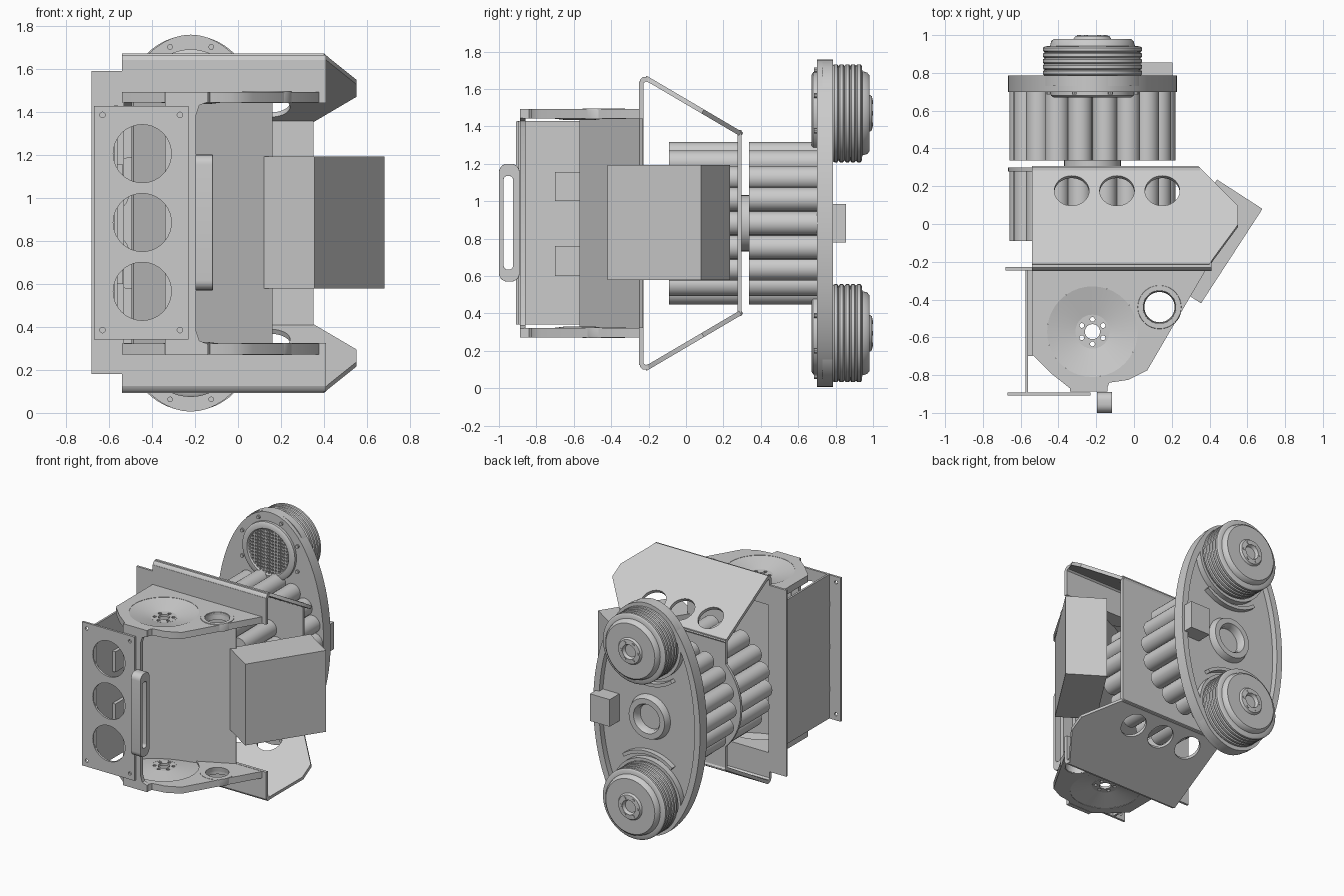
import bpy, bmesh, math
from mathutils import Matrix, Vector

if "Cube" in bpy.data.objects:
    bpy.data.objects.remove(bpy.data.objects["Cube"])

CX, MZ = -0.22, 0.882            # axis of the round parts, mirror height
X, Y, Z = Vector((1, 0, 0)), Vector((0, 1, 0)), Vector((0, 0, 1))


def add(name, bm):
    bmesh.ops.remove_doubles(bm, verts=bm.verts, dist=0.0002)
    bmesh.ops.recalc_face_normals(bm, faces=bm.faces)
    me = bpy.data.meshes.new(name)
    bm.to_mesh(me)
    bm.free()
    ob = bpy.data.objects.new(name, me)
    bpy.context.collection.objects.link(ob)
    return ob


def frame(o, u, v):
    u, v = Vector(u).normalized(), Vector(v).normalized()
    m = Matrix((u, v, u.cross(v))).transposed().to_4x4()
    m.translation = Vector(o)
    return m


def circ(cx, cy, r, n=40, ry=None):
    ry = ry or r
    return [(cx + r * math.cos(math.tau * i / n), cy + ry * math.sin(math.tau * i / n)) for i in range(n)]


def rrect(x0, y0, x1, y1, r, n=6):
    pts = []
    for k, (cx, cy) in enumerate([(x1 - r, y1 - r), (x0 + r, y1 - r), (x0 + r, y0 + r), (x1 - r, y0 + r)]):
        for i in range(n + 1):
            a = math.pi / 2 * (k + i / n)
            pts.append((cx + r * math.cos(a), cy + r * math.sin(a)))
    return pts


def sheet(name, loops, t, o=(0, 0, 0), u=X, v=Y):
    """Flat plate of thickness t centred on its plane; loops after the first are holes."""
    cu = bpy.data.curves.new(name, 'CURVE')
    cu.dimensions, cu.fill_mode, cu.extrude = '2D', 'BOTH', t / 2
    for lp in loops:
        s = cu.splines.new('POLY')
        s.points.add(len(lp) - 1)
        for p, c in zip(s.points, lp):
            p.co = (c[0], c[1], 0, 1)
        s.use_cyclic_u = True
    tmp = bpy.data.objects.new("tmp", cu)
    bpy.context.collection.objects.link(tmp)
    dg = bpy.context.evaluated_depsgraph_get()
    me = bpy.data.meshes.new_from_object(tmp.evaluated_get(dg))
    bm = bmesh.new()
    bm.from_mesh(me)
    bm.transform(frame(o, u, v))
    bpy.data.objects.remove(tmp)
    bpy.data.meshes.remove(me)
    return add(name, bm)


def lathe(name, prof, o, axis='Y', n=48, closed=False):
    """Revolve (radius, height) points about an axis through o."""
    bm = bmesh.new()
    m = frame(o, Z, X) if axis == 'Y' else frame(o, X, Y)
    rings = [[bm.verts.new(m @ Vector((r * math.cos(math.tau * i / n), r * math.sin(math.tau * i / n), h)))
              for i in range(n)] for r, h in prof]
    pairs = list(zip(rings, rings[1:])) + ([(rings[-1], rings[0])] if closed else [])
    for a, b in pairs:
        for i in range(n):
            bm.faces.new((a[i], a[(i + 1) % n], b[(i + 1) % n], b[i]))
    return add(name, bm)


def rod(name, r, h, o, axis='Y', n=24):
    return lathe(name, [(0, 0), (r, 0), (r, h), (0, h)], o, axis, n)


def boxes(name, items):
    bm = bmesh.new()
    for lo, hi in items:
        lo, hi = Vector(lo), Vector(hi)
        bmesh.ops.create_cube(bm, size=1, matrix=Matrix.Translation((lo + hi) / 2) @ Matrix.Diagonal((*(hi - lo), 1)))
    return add(name, bm)


def mirror(ob):
    me = ob.data.copy()
    me.transform(Matrix.Translation((0, 0, 2 * MZ)) @ Matrix.Scale(-1, 4, Z))
    me.flip_normals()
    new = bpy.data.objects.new(ob.name.replace("upper", "lower"), me)
    bpy.context.collection.objects.link(new)


upper = []
# upper deck plate with a dish and a round port
dish, port = (CX, -0.57), (0.135, -0.44)
deck = [(-.54, -.235), (-.54, -.69), (-.44, -.79), (-.32, -.885), (-.15, -.885), (-.13, -.84),
        (-.03, -.825), (.07, -.775), (.385, -.235)]
upper.append(sheet("upper_deck", [deck, circ(*dish, .24), circ(*port, .085)], .05, (0, 0, 1.467)))
upper.append(lathe("upper_dish", [(.24, 1.49), (.085, 1.452), (.085, 1.435), (.24, 1.455)], (*dish, 0), 'Z', closed=True))
hub = [circ(*dish, .09), circ(*dish, .04, 24)]
hub += [circ(dish[0] + .065 * math.cos(k * math.pi / 3 + .52), dish[1] + .065 * math.sin(k * math.pi / 3 + .52), .013, 10)
        for k in range(6)]
upper.append(sheet("upper_dish_hub", hub, .018, (0, 0, 1.445)))
upper.append(lathe("upper_port_ring", [(.118, 1.485), (.114, 1.496), (.088, 1.496), (.08, 1.44), (.118, 1.44)],
                   (*port, 0), 'Z', closed=True))
# upright lip and sloped panel with three holes
upper.append(boxes("upper_lip", [((-.54, -.25, 1.44), (.41, -.228, 1.64))]))
k = 1.16
slope = [(-.54, -.02), (.40, -.02), (.425, .02 * k), (.55, .19 * k), (.55, .29 * k), (.34, .5 * k), (-.54, .5 * k)]
upper.append(sheet("upper_slope_panel", [slope] + [circ(x, .37 * k, .092) for x in (-.33, -.09, .15)], .025,
                   (0, -.2, 1.65), X, (0, .862, -.507)))
# rounded crest joining lip and slope, an extruded (y, z) section
crest = [(-.25, 1.63), (-.245, 1.65), (-.23, 1.664), (-.205, 1.664), (-.19, 1.656), (-.19, 1.632), (-.215, 1.64), (-.228, 1.63)]
upper.append(sheet("upper_crest", [crest], .95, (-.065, 0, 0), Y, Z))

# motor: ridged drum, cap and hub
prof = [(0, .74), (.25, .74), (.25, .785)]
for i in range(5):
    y = .785 + i * .031
    prof += [(.257, y + .002), (.262, y + .008), (.262, y + .024), (.257, y + .028), (.252, y + .031)]
prof += [(.225, .943), (.218, .968), (.205, .98), (.1, .98), (.09, .995), (.055, .998), (.045, .975), (0, .975)]
top = (CX, 0, 1.47)
upper.append(lathe("upper_motor", prof, top, n=64))
for i in range(6):
    a = math.tau * i / 6
    upper.append(rod(f"upper_motor_bolt_{i}", .011, .02, (CX + .07 * math.cos(a), .98, 1.47 + .07 * math.sin(a)), n=10))
upper.append(lathe("upper_motor_collar", [(.285, .73), (.285, .785), (.262, .785), (.262, .73)], top, n=64, closed=True))
# grille on the front side of the motor mount
upper.append(lathe("upper_grille_ring", [(.22, .705), (.22, .68), (.205, .67), (.175, .67), (.165, .685), (.165, .705)], top, closed=True))
bars = []
for i in range(-6, 7):
    d = i * .024
    c = math.sqrt(.17 ** 2 - d * d)
    bars += [((CX + d - .005, .68, 1.47 - c), (CX + d + .005, .695, 1.47 + c)),
             ((CX - c, .682, 1.47 + d - .005), (CX + c, .697, 1.47 + d + .005))]
upper.append(boxes("upper_grille", bars))
for i in range(8):
    a = math.tau * (i + .5) / 8
    upper.append(rod(f"upper_mount_bolt_{i}", .013, .02, (CX + .25 * math.cos(a), .685, 1.47 + .25 * math.sin(a)), n=10))
# curved pocket wall between the motor and the centre ring
arc = [math.radians(d) for d in range(-128, -51, 4)]
wall = [(CX + .34 * math.cos(a), 1.47 + .34 * math.sin(a)) for a in arc]
wall += [(CX + .315 * math.cos(a), 1.47 + .315 * math.sin(a)) for a in reversed(arc)]
upper.append(sheet("upper_pocket_wall", [wall], .045, (0, .757, 0), X, Z))
for ob in upper:
    mirror(ob)

# oval rear plate with rim, centre ring and side block
oval = circ(CX, MZ, .447, 72, .876)
sheet("rear_plate", [oval, circ(CX, MZ, .1)], .04, (0, .72, 0), X, Z)
sheet("rear_plate_rim", [oval, circ(CX, MZ, .4, 72, .828)], .05, (0, .76, 0), X, Z)
lathe("rear_center_ring", [(.17, .735), (.15, .785), (.11, .785), (.095, .76), (.095, .70), (.17, .70)], (CX, 0, MZ), closed=True)
rod("rear_center_cap", .1, .02, (CX, .705, MZ), n=32)
boxes("rear_block", [((.04, .735, .78), (.205, .855, .985))])

# two rings of tubes
for i in range(18):
    a = math.tau * i / 18
    px, pz = CX + .375 * math.cos(a), MZ + .375 * math.sin(a)
    rod(f"rear_tube_{i}", .0645, .365, (px, .337, pz))
    rod(f"front_tube_{i}", .0645, .375, (px, -.09, pz))
rod("tube_spacer", .15, .045, (CX, .295, MZ), n=40)

# middle wall, with a round flange behind the tubes
boxes("middle_wall", [((-.54, .275, .385), (.35, .298, 1.38))])
rod("middle_flange", .447, .02, (CX, .278, MZ), n=56)

# angled inner panel
sheet("inner_panel", [[(0, .31), (.72, .31), (.72, 1.455), (0, 1.455)]], .02, (-.49, -.56, 0), (.645, .32, 0), Z)

# left bracket and front panel with three round openings
boxes("left_bracket", [((-.68, -.245, .18), (-.53, -.228, 1.59)),
                       ((-.575, -.9, .34), (-.56, -.24, 1.43)),
                       ((-.56, -.70, 1.0), (-.535, -.24, 1.155)),
                       ((-.56, -.70, .6), (-.535, -.24, .76))])
screws = [(x, z) for x in (-.63, -.27) for z in (.385, 1.385)]
sheet("front_panel", [[(-.67, .34), (-.23, .34), (-.23, 1.427), (-.67, 1.427)]]
      + [circ(-.445, z, .135) for z in (.565, .885, 1.205)] + [circ(x, z, .013, 12) for x, z in screws],
      .016, (0, -.9, 0), X, Z)

# front strip joining both decks, and the handle
sheet("front_strip", [[(-.34, .27), (-.14, .27), (-.14, .32), (-.18, .335), (-.195, .38), (-.195, 1.385),
                       (-.18, 1.43), (-.14, 1.445), (-.14, 1.492), (-.34, 1.492)]], .03, (0, -.872, 0), X, Z)
handle = sheet("handle", [rrect(-1, .57, -.89, 1.2, .045), rrect(-.975, .635, -.925, 1.135, .02)], .08, (-.157, 0, 0), Y, Z)
bev = handle.modifiers.new("soft_edges", 'BEVEL')
bev.width, bev.segments, bev.limit_method = .008, 2, 'ANGLE'

# angled box on the right side
sheet("side_box", [[(.68, .08), (.355, -.42), (.116, -.266), (.44, .235)]], .615, (0, 0, .885))

# smooth shading with sharp edges kept
for ob in bpy.context.scene.objects:
    ob.select_set(ob.type == 'MESH')
bpy.context.view_layer.objects.active = handle
bpy.ops.object.shade_smooth_by_angle(angle=math.radians(35))
